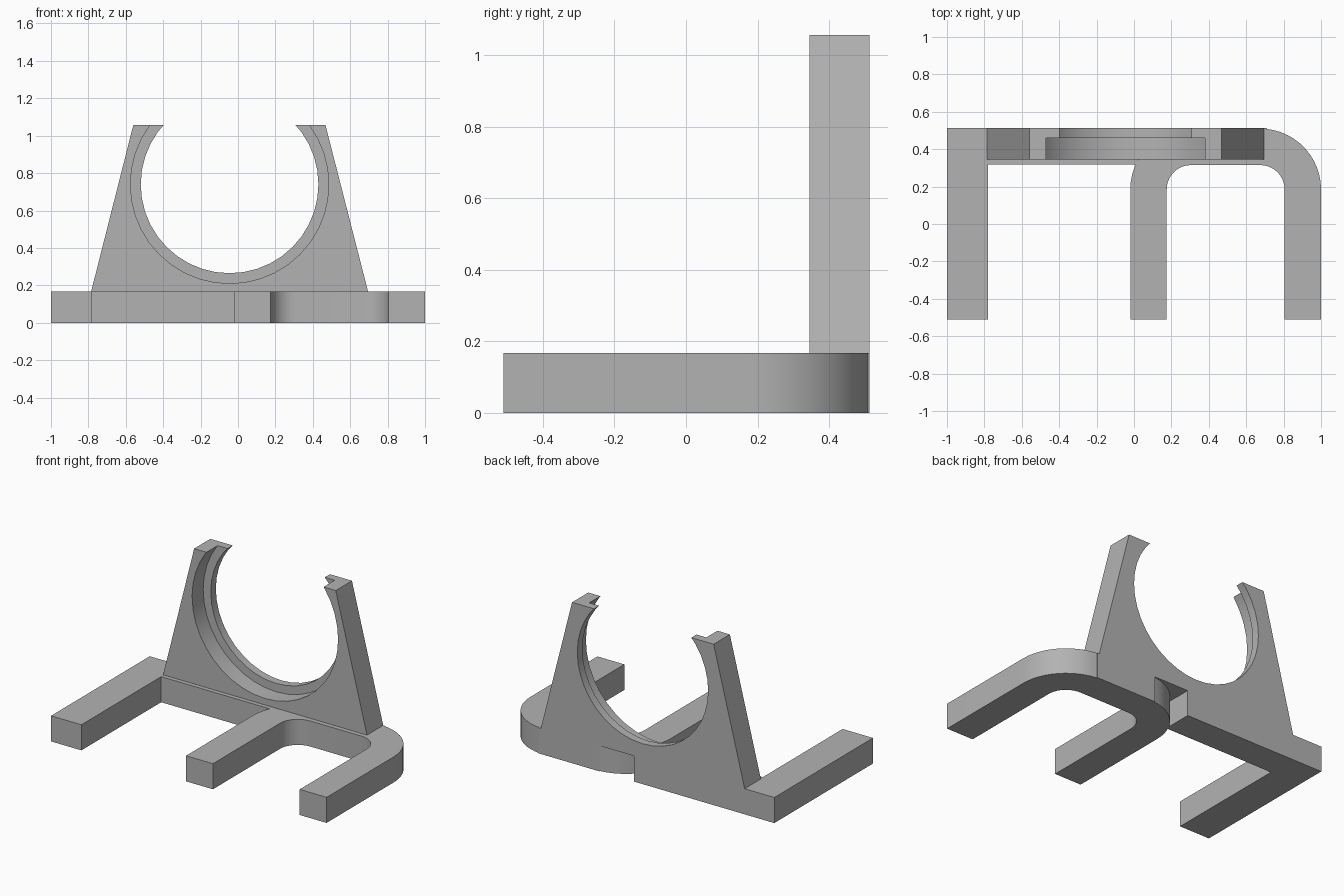
import bpy, bmesh
from math import sin, cos, radians

cube = bpy.data.objects.get("Cube")
if cube:
    bpy.data.objects.remove(cube, do_unlink=True)

grey = bpy.data.materials.new("plain grey")
grey.use_nodes = True
colour = (0.45, 0.45, 0.45, 1)
grey.diffuse_color = colour
grey.node_tree.nodes["Principled BSDF"].inputs["Base Color"].default_value = colour


def prism(name, outline, axis, low, high):
    """Extrude a flat outline along y (outline in x, z) or z (outline in x, y)."""
    bm = bmesh.new()
    place = (lambda a, b: (a, low, b)) if axis == "y" else (lambda a, b: (a, b, low))
    face = bm.faces.new([bm.verts.new(place(a, b)) for a, b in outline])
    ext = bmesh.ops.extrude_face_region(bm, geom=[face])
    move = (0, high - low, 0) if axis == "y" else (0, 0, high - low)
    bmesh.ops.translate(bm, vec=move,
                        verts=[g for g in ext["geom"] if isinstance(g, bmesh.types.BMVert)])
    bmesh.ops.recalc_face_normals(bm, faces=bm.faces)
    mesh = bpy.data.meshes.new(name)
    bm.to_mesh(mesh)
    bm.free()
    mesh.materials.append(grey)
    obj = bpy.data.objects.new(name, mesh)
    bpy.context.collection.objects.link(obj)
    return obj


def arc(cx, cy, r, start, end, steps):
    angles = [radians(start + (end - start) * i / steps) for i in range(steps + 1)]
    return [(cx + r * cos(a), cy + r * sin(a)) for a in angles]


def smooth(obj):
    bpy.ops.object.select_all(action="DESELECT")
    obj.select_set(True)
    bpy.context.view_layer.objects.active = obj
    bpy.ops.object.shade_smooth_by_angle(angle=radians(25))


FRONT, BACK, TOP = -0.51, 0.513, 0.168

# Straight arm with its crossbar
prism("arm_and_crossbar",
      [(-1, FRONT), (-0.78, FRONT), (-0.78, 0.317), (0.02, 0.317), (0.02, BACK), (-1, BACK)],
      "z", 0, TOP)

# U-shaped fork with concentric rounded corners
mid, bend, cy, outer, inner = 0.49, 0.185, 0.185, 0.325, 0.13
right, left = mid + bend, mid - bend
fork = [(right + outer, FRONT)]
fork += arc(right, cy, outer, 0, 84, 12)
fork += [(mid + 0.22, BACK), (mid - 0.22, BACK)]
fork += arc(left, cy, outer, 96, 180, 12)
fork += [(left - outer, FRONT), (left - inner, FRONT)]
fork += arc(left, cy, inner, 180, 90, 10)
fork += arc(right, cy, inner, 90, 0, 10)
fork += [(right + inner, FRONT)]
smooth(prism("curved_fork", fork, "z", 0, TOP))

# Tapered upright with an open round cradle, recessed on the front side
upright = prism("upright_cradle",
                [(-0.785, TOP), (0.695, TOP), (0.468, 1.056), (-0.56, 1.056)],
                "y", 0.345, BACK)
for name, radius, depth in (("cradle_cutter", 0.475, 0.7), ("recess_cutter", 0.53, 0.46)):
    cutter = prism(name, arc(-0.045, 0.74, radius, 0, 351, 39), "y", 0.2, depth)
    cutter.hide_render = True
    cutter.hide_set(True)
    cut = upright.modifiers.new(name, "BOOLEAN")
    cut.operation = "DIFFERENCE"
    cut.solver = "EXACT"
    cut.object = cutter

# Bake the cuts, then drop the cutters
bpy.context.view_layer.update()
result = upright.evaluated_get(bpy.context.evaluated_depsgraph_get())
cut_mesh = bpy.data.meshes.new_from_object(result)
upright.modifiers.clear()
upright.data = cut_mesh
for name in ("cradle_cutter", "recess_cutter"):
    bpy.data.objects.remove(bpy.data.objects[name], do_unlink=True)
smooth(upright)
